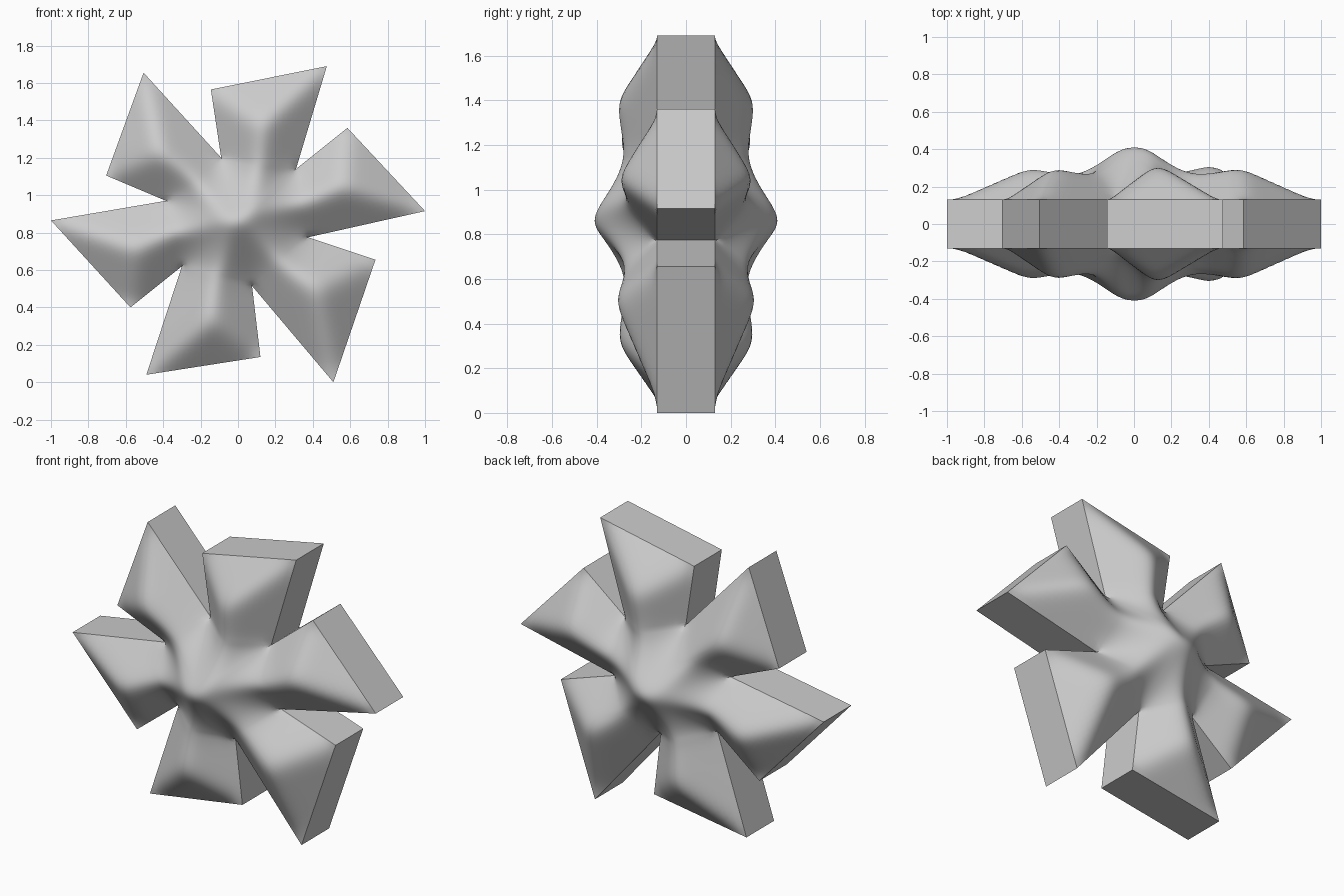
import bpy
import bmesh
from mathutils import Vector

if "Cube" in bpy.data.objects:
    bpy.data.objects.remove(bpy.data.objects["Cube"], do_unlink=True)

RIM = 0.13      # half thickness at the outline
SLOPE = 0.86    # rise of the pillowed face per unit of distance from the outline
CUTS = 19
SMOOTHING = 7

# Six flared arms: inner notch, then the two outer corners (x, z)
ARMS = [
    ((-0.09, 1.20), (-0.505, 1.655), (-0.705, 1.105)),
    ((-0.385, 0.97), (-1.0, 0.865), (-0.575, 0.40)),
    ((-0.30, 0.62), (-0.49, 0.04), (0.12, 0.135)),
    ((0.075, 0.515), (0.51, 0.0), (0.735, 0.655)),
    ((0.375, 0.775), (1.0, 0.915), (0.585, 1.36)),
    ((0.31, 1.14), (0.475, 1.69), (-0.145, 1.565)),
]
outline = [Vector(p) for arm in ARMS for p in arm]
segments = list(zip(outline, outline[1:] + outline[:1]))


def edge_distance(p):
    best = 9.0
    for a, b in segments:
        ab = b - a
        t = max(0.0, min(1.0, (p - a).dot(ab) / ab.length_squared))
        best = min(best, (p - a - ab * t).length)
    return best


# Flat layout: one patch per arm and a fan for the hub
bm = bmesh.new()
ring = [bm.verts.new((p.x, 0, p.y)) for p in outline]
hub = bm.verts.new((0, 0, 0.86))
for i in range(0, len(ring), 3):
    notch, first, second = ring[i:i + 3]
    next_notch = ring[(i + 3) % len(ring)]
    bm.faces.new((notch, first, second, next_notch))
    bm.faces.new((hub, notch, next_notch))
bmesh.ops.subdivide_edges(bm, edges=bm.edges[:], cuts=CUTS, use_grid_fill=True)

# Pillowed face: roof over the outline, softened with the rim held fixed
height = {v: 0.0 if v.is_boundary else SLOPE * edge_distance(Vector((v.co.x, v.co.z)))
          for v in bm.verts}
for _ in range(SMOOTHING):
    softened = {}
    for v in bm.verts:
        if v.is_boundary:
            softened[v] = 0.0
        else:
            near = [height[e.other_vert(v)] for e in v.link_edges]
            softened[v] = sum(near) / len(near)
    height = softened
for v in bm.verts:
    v.co.y = -RIM - height[v]

# Side walls back to the middle plane
rim_edges = [e for e in bm.edges if e.is_boundary]
walls = bmesh.ops.extrude_edge_only(bm, edges=rim_edges)
for item in walls["geom"]:
    if isinstance(item, bmesh.types.BMVert):
        item.co.y = 0.0
bmesh.ops.recalc_face_normals(bm, faces=bm.faces[:])
bm.normal_update()
if sum(f.normal.y * f.calc_area() for f in bm.faces) > 0:
    bmesh.ops.reverse_faces(bm, faces=bm.faces[:])

mesh = bpy.data.meshes.new("pillowed_cross")
bm.to_mesh(mesh)
bm.free()
cross = bpy.data.objects.new("pillowed_cross", mesh)
bpy.context.collection.objects.link(cross)

# Single grey finish
grey = bpy.data.materials.new("plain_grey")
grey.use_nodes = True
colour = (0.6, 0.6, 0.6, 1.0)
grey.diffuse_color = colour
grey.node_tree.nodes["Principled BSDF"].inputs["Base Color"].default_value = colour
mesh.materials.append(grey)

# Smooth faces with crisp rims, mirrored to the back
bpy.ops.object.select_all(action="DESELECT")
cross.select_set(True)
bpy.context.view_layer.objects.active = cross
bpy.ops.object.shade_smooth_by_angle(angle=0.55)
mirror = cross.modifiers.new("back_half", "MIRROR")
mirror.use_axis = (False, True, False)
mirror.use_clip = True
